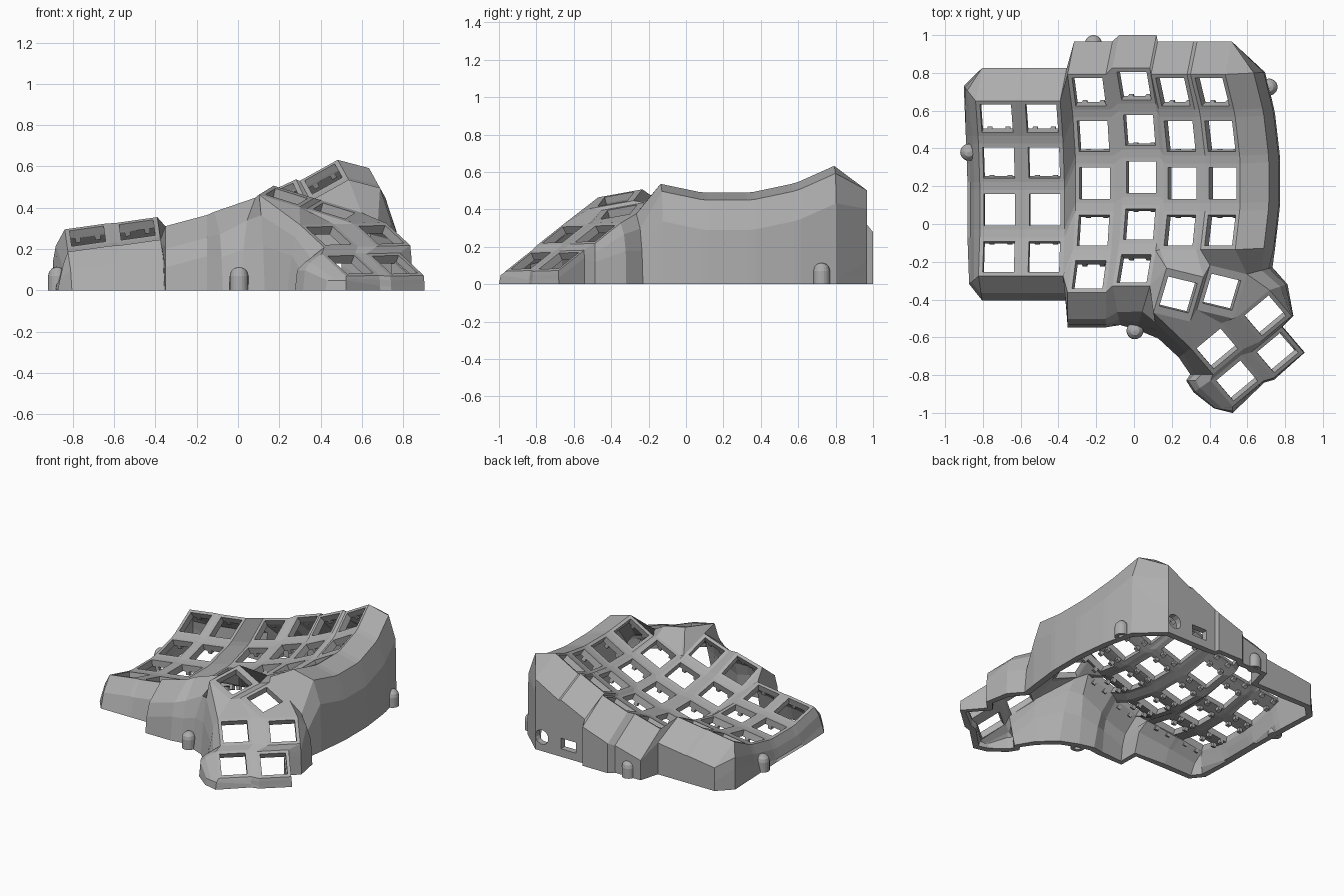
import bpy, bmesh
from math import radians, cos, sin, pi
from mathutils import Vector, Matrix

if "Cube" in bpy.data.objects:
    bpy.data.objects.remove(bpy.data.objects["Cube"])

grey = bpy.data.materials.new("mid_grey")
grey.use_nodes = True
colour = (0.42, 0.42, 0.42, 1)
grey.diffuse_color = colour
grey.node_tree.nodes["Principled BSDF"].inputs["Base Color"].default_value = colour

HOLE, FRAME, STEP, RADIUS, THICK = 0.083, 0.105, radians(13.5), 1.065, 0.045


def make_object(name, bm):
    mesh = bpy.data.meshes.new(name)
    bm.to_mesh(mesh)
    bm.free()
    mesh.materials.append(grey)
    ob = bpy.data.objects.new(name, mesh)
    bpy.context.collection.objects.link(ob)
    return ob


bm = bmesh.new()


def face(*verts):
    unique = list(dict.fromkeys(verts))
    if len(unique) > 2 and not bm.faces.get(unique):
        bm.faces.new(unique)


def key(matrix, depth=FRAME):
    """Frame with an open square hole; returns its outer corners."""
    signs = dict(fl=(-1, -1), fr=(1, -1), br=(1, 1), bl=(-1, 1))

    def ring(w, d):
        return [bm.verts.new(matrix @ Vector((x * w, y * d, 0))) for x, y in signs.values()]
    outer, inner = ring(FRAME, depth), ring(HOLE, HOLE)
    for i in range(4):
        j = (i + 1) % 4
        face(outer[i], outer[j], inner[j], inner[i])
    return dict(zip(signs, outer))


# Main key field: x, y, z of the level key, sideways tilt, front-most row
columns = [(-0.712, 0.075, 0.148, 8, -1), (-0.472, 0.075, 0.178, 8, -1),
           (-0.208, 0.215, 0.18, 15, -2), (0.038, 0.248, 0.26, 19, -2),
           (0.255, 0.215, 0.345, 25, -1), (0.47, 0.215, 0.438, 29, -1)]
K, tab_frames = {}, []
for c, (x, y, z, tilt, first) in enumerate(columns):
    for r in range(first, 3):
        a = r * STEP
        m = (Matrix.Translation((x, y, z)) @ Matrix.Rotation(-radians(tilt), 4, 'Y')
             @ Matrix.Translation((0, RADIUS * sin(a), RADIUS * (1 - cos(a))))
             @ Matrix.Rotation(a, 4, 'X'))
        K[c, r] = key(m)
        tab_frames.append(m)

# Webbing between neighbouring keys
for (c, r), k in K.items():
    up, side, diag = K.get((c, r + 1)), K.get((c + 1, r)), K.get((c + 1, r + 1))
    if up:
        face(k['bl'], k['br'], up['fr'], up['fl'])
    if side:
        face(k['fr'], side['fl'], side['bl'], k['br'])
    if up and side and diag:
        face(k['br'], side['bl'], diag['fl'], up['fr'])
B, C, C1, D, D1, E, F = (K[i] for i in ((1, -1), (2, -2), (2, -1), (3, -2), (3, -1), (4, -1), (5, -1)))
face(B['fr'], C['bl'], C1['fl'])
face(B['fr'], C['fl'], C['bl'])


# Thumb cluster
def thumb_key(centre, across, back, depth):
    x = Vector(across).normalized()
    n = x.cross(Vector(back)).normalized()
    m = Matrix((x, n.cross(x), n)).transposed().to_4x4()
    m.translation = centre
    return key(m, depth)


upper = ((0.145, -0.035, -0.045), (0.05, 0.165, 0.03), 0.125)
lower = ((0.77, 0.64, 0.02), (-0.69, 0.72, 0.6), FRAME)
T1 = thumb_key((0.235, -0.375, 0.455), *upper)
T2 = thumb_key((0.465, -0.36, 0.385), *upper)
T3 = thumb_key((0.44, -0.66, 0.265), *lower)
T4 = thumb_key((0.695, -0.485, 0.27), *lower)
T5 = thumb_key((0.545, -0.83, 0.125), *lower)
T6 = thumb_key((0.76, -0.68, 0.125), *lower)
for a, b in ((T1, T2), (T3, T4), (T5, T6)):
    face(a['fr'], b['fl'], b['bl'], a['br'])
for a, b in ((T3, T5), (T4, T6)):
    face(b['bl'], b['br'], a['fr'], a['fl'])
face(T5['br'], T6['bl'], T4['fl'], T3['fr'])
face(T1['fl'], T3['bl'], T1['fr'])
face(T1['fr'], T3['bl'], T3['br'], T2['fl'])
face(T2['fl'], T3['br'], T4['bl'], T2['fr'])
face(T2['fr'], T4['bl'], T4['br'], T2['br'])

# Joint between thumb cluster and main field
face(T1['bl'], T1['br'], E['fr'], E['fl'])
face(T1['br'], T2['bl'], F['fl'], E['fr'])
face(T2['bl'], T2['br'], F['fr'], F['fl'])
face(D['br'], E['fl'], D1['fr'])
face(D['br'], T1['bl'], E['fl'])
face(D['fr'], T1['bl'], D['br'])
face(D['fr'], T1['fl'], T1['bl'])

# Outer wall: top corner, direction, two shoulders as (offset, drop), foot offset
wall = []


def run(corners, direction, upper_edge, lower_edge, foot):
    d = Vector((*direction, 0)).normalized()
    wall.extend((v, d, (upper_edge, lower_edge), foot) for v in corners)


left = ((0.03, 0.06), (0.05, 0.13), 0.065)
palm = ((0.14, 0.11), (0.17, 0.2), 0.185)
right = ((0.152, 0.04), (0.205, 0.2), 0.212)
for c in range(5, -1, -1):
    drop = 0.17 if c in (2, 3) else 0.13
    run([K[c, 2]['br'], K[c, 2]['bl']], (0.2, 1), (0.178, drop), (0.178, 0.23), 0.178)
A = [K[0, r] for r in range(2, -2, -1)]
run([A[0]['bl']], (-0.6, 0.75), (0.07, 0.08), (0.09, 0.15), 0.1)
run([A[0]['fl']] + [k[s] for k in A[1:3] for s in ('bl', 'fl')] + [A[3]['bl']], (-1, 0), *left)
run([A[3]['fl']], (-0.7, -0.6), *left)
run([A[3]['fl'], A[3]['fr'], B['fl'], B['fr']], (0.15, -1), (0.02, 0.02), (0.09, 0.09), 0.13)
run([C['fl'], C['fr']], (0, -1), *palm)
run([D['fl']], (0.2, -1), (0.14, 0.11), (0.18, 0.22), 0.21)
run([D['fr']], (-0.3, -1), (0.14, 0.11), (0.2, 0.25), 0.24)
run([T1['fl']], (0.2, -1), (0.05, 0.1), (0.1, 0.25), 0.14)
run([T3['bl']], (-0.8, -0.6), (0.03, 0.06), (0.05, 0.15), 0.08)
run([T3['fl']], (-1, 0), (0.06, 0.06), (0.1, 0.13), 0.12)
run([T5['bl']], (-1, 0), (0.08, 0.04), (0.12, 0.08), 0.13)
run([T5['bl']], (-0.8, -0.55), (0.07, 0.04), (0.1, 0.08), 0.11)
run([T5['fl']], (-0.95, -0.1), (0.06, 0.01), (0.09, 0.02), 0.1)
run([T5['fl']], (0, -1), (0.01, 0.01), (0.025, 0.02), 0.035)
run([T5['fr'], T6['fl']], (0.52, -0.85), (0.004, 0.02), (0.006, 0.05), 0.01)
run([T6['fr'], T6['br']], (0.9, 0.2), (0.002, 0.02), (0.004, 0.04), 0.005)
run([T4['fr']], (0.8, -0.1), (0.005, 0.05), (0.007, 0.1), 0.01)
run([T4['br']], (0.95, 0.3), (0.06, 0.06), (0.09, 0.15), 0.1)
run([T2['br']], (0.95, 0.25), (0.08, 0.08), (0.12, 0.2), 0.14)
run([s for r in range(-1, 3) for s in (K[5, r]['fr'], K[5, r]['br'])], (1, 0.05), *right)

lines = []
for v, d, edges, foot in wall:
    line = [v]
    for out, drop in edges:
        p = v.co + d * out
        p.z = max(v.co.z - drop, 0.01 * (3 - len(line)))
        line.append(bm.verts.new(p))
    line.append(bm.verts.new(Vector((v.co.x, v.co.y, 0)) + d * foot))
    lines.append(line)
for one, two in zip(lines, lines[1:] + lines[:1]):
    for i in range(3):
        face(one[i], two[i], two[i + 1], one[i + 1])


# Socket openings in the rear wall
def cut_rear(x, z, half_w, half_h, sides):
    planes = []
    for i in range(sides):
        a = 2 * pi * i / sides
        n = Vector((cos(a), 0, sin(a)))
        planes.append((Vector((x + n.x * half_w, 0, z + n.z * half_h)), n))
    for co, n in planes:
        part = [f for f in bm.faces if f.calc_center_median().y > 0.9
                and min(v.co.z for v in f.verts) < 0.3]
        geom = set(part) | {e for f in part for e in f.edges} | {v for f in part for v in f.verts}
        bmesh.ops.bisect_plane(bm, geom=list(geom), plane_co=co, plane_no=n, dist=1e-5)
    inside = [f for f in bm.faces if f.calc_center_median().y > 0.9
              and all((f.calc_center_median() - co).dot(n) < 0 for co, n in planes)]
    bmesh.ops.delete(bm, geom=inside, context='FACES')


cut_rear(0.465, 0.1, 0.05, 0.05, 12)
cut_rear(0.255, 0.095, 0.06, 0.038, 4)

bmesh.ops.recalc_face_normals(bm, faces=bm.faces)
bm.normal_update()
if sum(f.normal.z * f.calc_area() for f in bm.faces) < 0:
    bmesh.ops.reverse_faces(bm, faces=bm.faces)
case = make_object("keyboard_case", bm)
shell = case.modifiers.new("shell", 'SOLIDIFY')
shell.thickness = THICK
shell.offset = -1

# Apply the shell and level its foot on the ground
case.data = bpy.data.meshes.new_from_object(case.evaluated_get(bpy.context.evaluated_depsgraph_get()))
case.modifiers.clear()
for v in case.data.vertices:
    v.co.z = max(v.co.z, 0)

# Small switch tabs under the main keys
bm = bmesh.new()
for m in tab_frames:
    for sx in (-1, 1):
        for sy in (-1, 1):
            place = Matrix.Translation((sx * 0.048, sy * 0.097, -THICK - 0.012))
            bmesh.ops.create_cube(bm, size=0.026, matrix=m @ place)
make_object("switch_tabs", bm)

# Domed screw posts with a hollow foot
profile = [(0, 0.06), (0.022, 0.06), (0.022, 0), (0.045, 0), (0.045, 0.07),
           (0.039, 0.092), (0.024, 0.108), (0, 0.114)]
posts = dict(rear=(-0.215, 0.955), right=(0.715, 0.725), left=(-0.875, 0.38), front=(0.005, -0.565))
for name, (x, y) in posts.items():
    bm = bmesh.new()
    pts = [bm.verts.new((r, 0, z)) for r, z in profile]
    edges = [bm.edges.new(pair) for pair in zip(pts, pts[1:])]
    bmesh.ops.spin(bm, geom=pts + edges, axis=(0, 0, 1), cent=(0, 0, 0),
                   angle=2 * pi, steps=20, use_duplicate=False)
    bmesh.ops.remove_doubles(bm, verts=bm.verts, dist=1e-4)
    bmesh.ops.recalc_face_normals(bm, faces=bm.faces)
    make_object(name + "_screw_post", bm).location = (x, y, 0)
